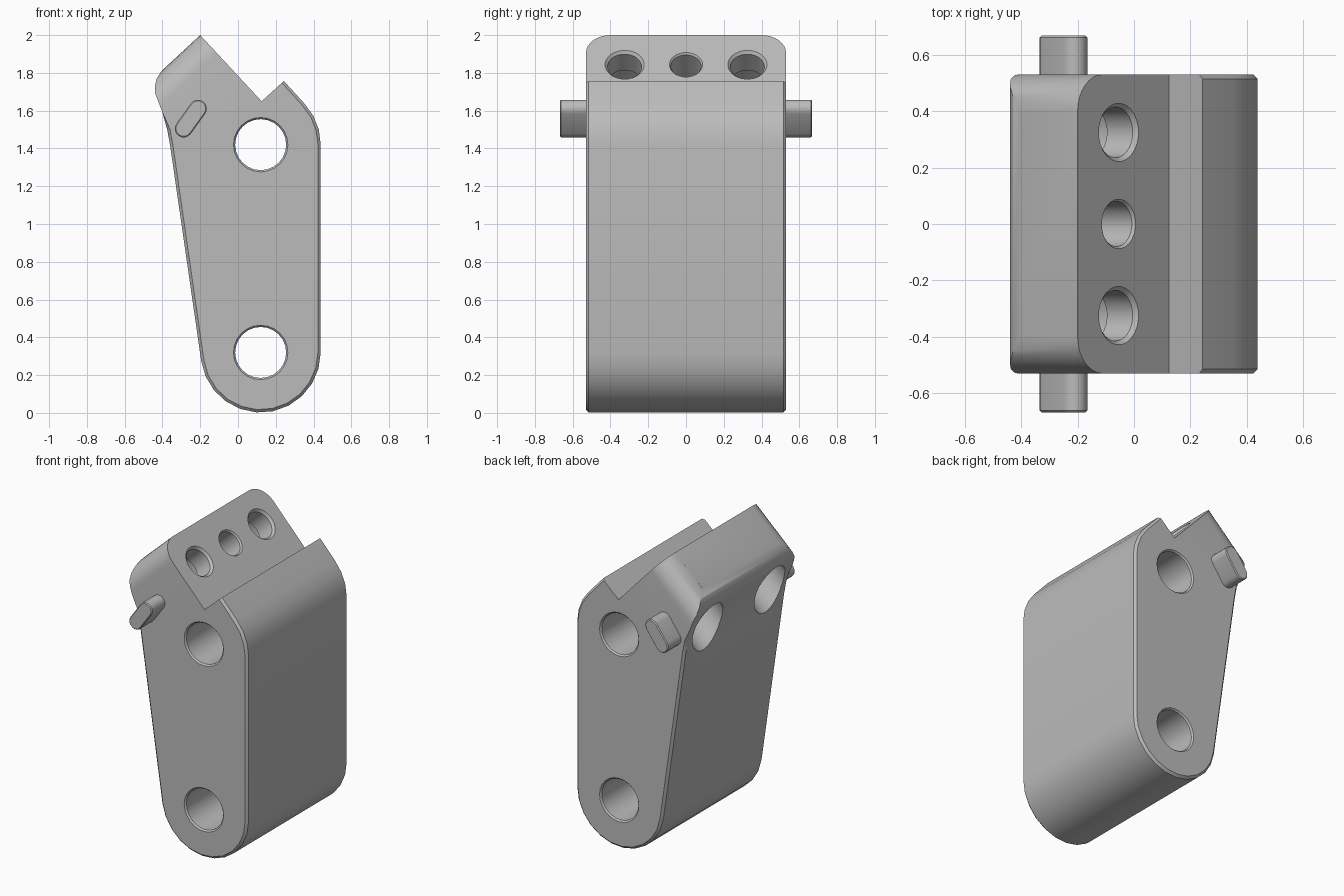
import bpy, bmesh
from math import sin, cos, pi, radians, atan2
from mathutils import Vector

if "Cube" in bpy.data.objects:
    bpy.data.objects.remove(bpy.data.objects["Cube"], do_unlink=True)

grey = bpy.data.materials.new("plain grey")
grey.use_nodes = True
colour = (0.5, 0.5, 0.5, 1)
grey.diffuse_color = colour
grey.node_tree.nodes["Principled BSDF"].inputs["Base Color"].default_value = colour

HALF = 0.53                                   # half the body depth
RIDGE = Vector((-0.2, 0, 2.0))                # top edge of the notch face
CORNER = Vector((0.125, 0, 1.65))             # bottom of the notch
UP = (RIDGE - CORNER).normalized()            # along the notch face
OUT = Vector((UP.z, 0, -UP.x))                # out of the notch face
Y = Vector((0, 1, 0))


def finish(name, bm):
    bmesh.ops.recalc_face_normals(bm, faces=bm.faces)
    mesh = bpy.data.meshes.new(name)
    bm.to_mesh(mesh)
    bm.free()
    mesh.materials.append(grey)
    obj = bpy.data.objects.new(name, mesh)
    bpy.context.collection.objects.link(obj)
    return obj


def activate(obj):
    bpy.ops.object.select_all(action="DESELECT")
    obj.select_set(True)
    bpy.context.view_layer.objects.active = obj


def prism(points, direction):
    bm = bmesh.new()
    face = bm.faces.new([bm.verts.new(p) for p in points])
    new = bmesh.ops.extrude_face_region(bm, geom=[face])["geom"]
    bmesh.ops.translate(bm, vec=direction,
                        verts=[v for v in new if isinstance(v, bmesh.types.BMVert)])
    return bm


def arc(cx, cz, r, start, end, steps):
    angles = [radians(start + (end - start) * i / steps) for i in range(steps + 1)]
    return [(cx + r * cos(a), cz + r * sin(a)) for a in angles]


def cut(target, bm):
    cutter = finish("cutter", bm)
    cutter.hide_render = True
    mod = target.modifiers.new("cut", "BOOLEAN")
    mod.operation, mod.solver, mod.object = "DIFFERENCE", "EXACT", cutter
    activate(target)
    bpy.ops.object.modifier_apply(modifier=mod.name)
    bpy.data.objects.remove(cutter, do_unlink=True)


def turned(origin, axis, profile, sides=24):
    """Solid of revolution from (distance along axis, radius) pairs."""
    side = axis.orthogonal().normalized()
    other = axis.cross(side)
    bm = bmesh.new()
    rings = [[bm.verts.new(origin + axis * d + r * (side * cos(2 * pi * i / sides)
              + other * sin(2 * pi * i / sides))) for i in range(sides)]
             for d, r in profile]
    for a, b in zip(rings, rings[1:]):
        for i in range(sides):
            j = (i + 1) % sides
            bm.faces.new((a[i], a[j], b[j], b[i]))
    bm.faces.new(rings[0])
    bm.faces.new(rings[-1])
    return bm


# Body: side outline extruded through the depth, with chamfered rims
outline = [(RIDGE.x, RIDGE.z), (CORNER.x, CORNER.z), (0.243, 1.757)]
outline += arc(0.12, 1.42, 0.318, 43, 0, 3)
outline += arc(0.12, 0.32, 0.318, 0, -172, 11)
outline += [(-0.36, 1.42), (-0.375, 1.5), (-0.4, 1.59), (-0.438, 1.69),
            (-0.44, 1.73), (-0.43, 1.77), (-0.405, 1.81)]
bm = prism([Vector((x, -HALF, z)) for x, z in outline], Y * 2 * HALF)
rims = []
for e in bm.edges:
    a, b = (v.co for v in e.verts)
    mid = (a + b) / 2
    if abs(a.y - b.y) < 0.01 and (mid.x > 0.2 or mid.z < 1.6):
        rims.append(e)
bmesh.ops.bevel(bm, geom=rims, offset=0.015, segments=1, affect="EDGES")
body = finish("body", bm)

# Rounded upper corners of the tall lip
R = 0.13
for s in (-1, 1):
    quarter = arc(HALF - R, -R, R, 0, 90, 8)
    shape = quarter + [(HALF - R, 0.1), (HALF + 0.1, 0.1), (HALF + 0.1, -R)]
    cut(body, prism([RIDGE + Y * s * y + UP * u - OUT * 0.6 for y, u in shape], OUT * 0.8))

# Two pin holes straight through, with chamfered mouths
end = HALF + 0.05
for z in (0.32, 1.42):
    cut(body, turned(Vector((0.12, 0, z)), Y,
                     [(-end, 0.19), (-HALF + 0.01, 0.135),
                      (HALF - 0.01, 0.135), (end, 0.19)]))

# Bolt holes in the notch face: outer pair counterbored from behind, middle blind
centre = (RIDGE + CORNER) / 2 + UP * 0.025
for y in (-0.325, 0.325):
    cut(body, turned(centre + Y * y, -OUT,
                     [(-0.05, 0.15), (0.015, 0.09), (0.14, 0.09), (0.141, 0.148), (0.9, 0.148)]))
cut(body, turned(centre, -OUT, [(-0.05, 0.13), (0.01, 0.08), (0.3, 0.08)]))

# Oblong side pegs
tilt = Vector((0.038, 0, 0.053))
lean = atan2(tilt.z, tilt.x) * 180 / pi
mid = Vector((-0.25, 0, 1.558))
slot = []
for sign, turn in ((1, -90), (-1, 90)):
    c = mid + tilt * sign
    slot += arc(c.x, c.z, 0.047, lean + turn, lean + turn + 180, 8)
pegs = []
for name, s in (("front_peg", -1), ("back_peg", 1)):
    bm = prism([Vector((x, s * 0.5, z)) for x, z in slot], Y * s * 0.168)
    tip = [e for e in bm.edges if all(abs(v.co.y) > 0.6 for v in e.verts)]
    bmesh.ops.bevel(bm, geom=tip, offset=0.006, segments=1, affect="EDGES")
    pegs.append(finish(name, bm))

for obj in [body] + pegs:
    activate(obj)
    bpy.ops.object.shade_smooth_by_angle(angle=radians(28))
